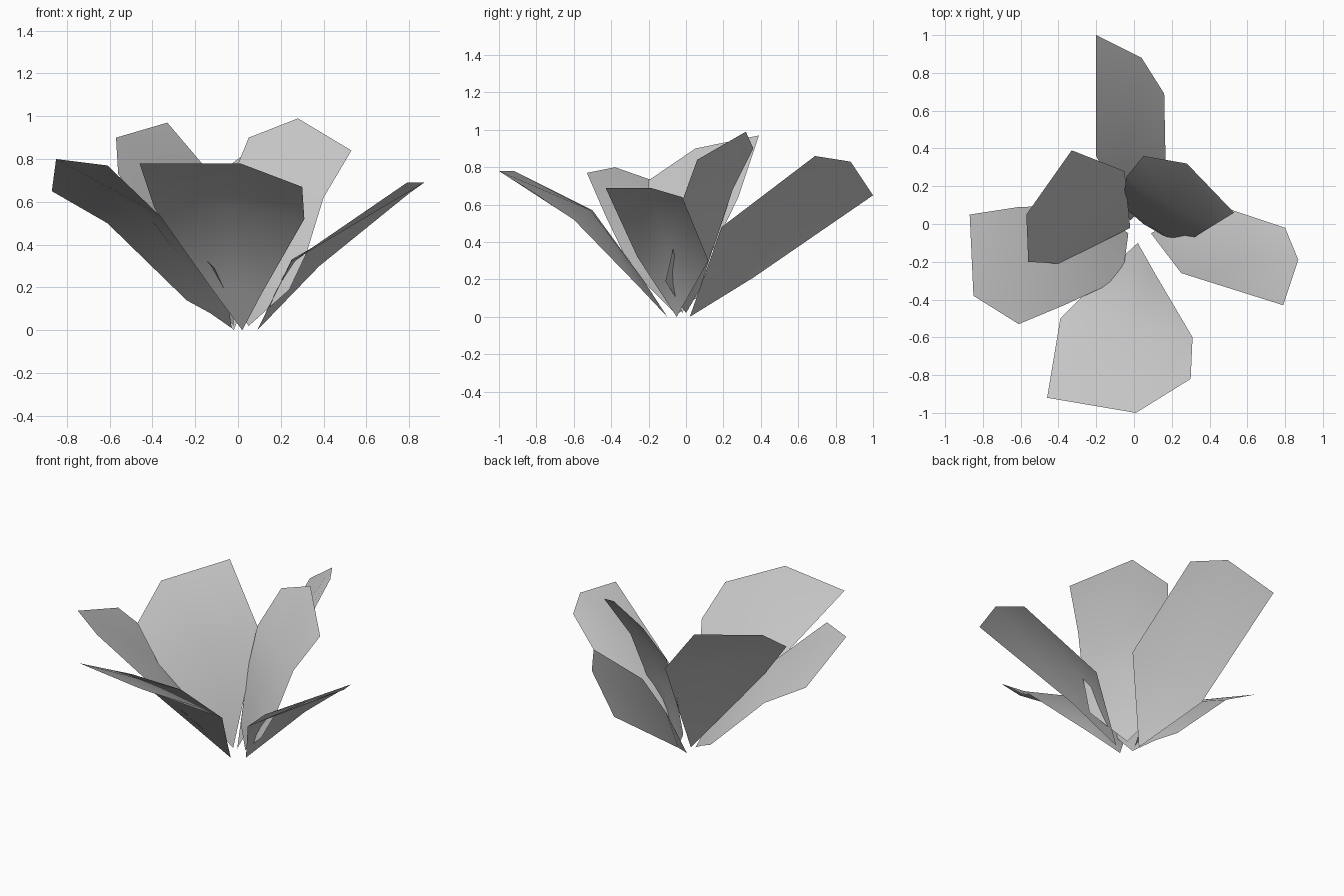
import bpy
import bmesh
from mathutils import Vector

default_cube = bpy.data.objects.get("Cube")
if default_cube:
    bpy.data.objects.remove(default_cube, do_unlink=True)

# One plain grey for the whole plant
GREY = (0.58, 0.58, 0.58, 1.0)
petal_grey = bpy.data.materials.new("petal_grey")
petal_grey.use_nodes = True
petal_grey.diffuse_color = GREY
petal_grey.node_tree.nodes["Principled BSDF"].inputs["Base Color"].default_value = GREY


def make_petal(name, foot, *rows):
    """Loft a petal from its foot through rows of (edge, spine, edge) points in hundredths."""
    bm = bmesh.new()
    tip = bm.verts.new(Vector(foot) / 100)
    previous = (tip, tip, tip)
    for row in rows:
        current = [bm.verts.new(Vector(point) / 100) for point in row]
        for side in range(2):
            corners = (previous[side], previous[side + 1], current[side + 1], current[side])
            bm.faces.new(list(dict.fromkeys(corners)))
        previous = current

    # The inner side of every petal looks upward
    bm.normal_update()
    facing = sum((face.normal * face.calc_area() for face in bm.faces), Vector())
    if facing.z < 0:
        bmesh.ops.reverse_faces(bm, faces=bm.faces[:])

    mesh = bpy.data.meshes.new(name)
    bm.to_mesh(mesh)
    bm.free()
    mesh.materials.append(petal_grey)
    mesh.shade_smooth()
    petal = bpy.data.objects.new(name, mesh)
    bpy.context.scene.collection.objects.link(petal)
    return petal


# Three low petals and the long back one fold outward across the middle
make_petal("front_petal", (2, -10, 0),
           [(11, -26, 17), (-2, -23, 20), (-12, -23, 19)],
           [(31, -60, 52), (-4, -51, 57), (-39, -50, 57)],
           [(30, -82, 67), (1, -100, 78), (-46, -92, 78)])

make_petal("right_low_petal", (-3, -5, 1),
           [(-5, -20, 16), (-9, -8, 10), (-13, 3, 8)],
           [(-11, -31, 29), (-17, -11, 22), (-24, 10, 14)],
           [(-37, -43, 54), (-44, -19, 54), (-61, 9, 50)],
           [(-61, -53, 77), (-85, -38, 80), (-87, 5, 65)])

make_petal("left_low_petal", (9, -5, 0),
           [(25, -26, 32), (25, -9, 33), (38, 12, 30)],
           [(79, -43, 69), (87, -19, 69), (80, -2, 64)])

make_petal("back_petal", (-2, 2, 0),
           [(-20, 36, 21), (-5, 27, 36), (17, 19, 48)],
           [(-20, 100, 65), (4, 88, 83), (16, 69, 86)])

# Two steep petals rise above the others
make_petal("right_high_petal", (-2, -2, 2),
           [(-5, 28, 64), (-21, 2, 58), (-40, -21, 51)],
           [(-33, 39, 97), (-57, 5, 90), (-56, -20, 73)])

make_petal("left_high_petal", (5, 0, 2),
           [(24, -11, 19), (10, -2, 16), (-3, 7, 14)],
           [(32, -7, 36), (13, 5, 42), (-5, 18, 47)],
           [(40, -2, 62), (18, 11, 65), (-4, 25, 68)],
           [(53, 6, 84), (28, 32, 99), (5, 36, 90)])
